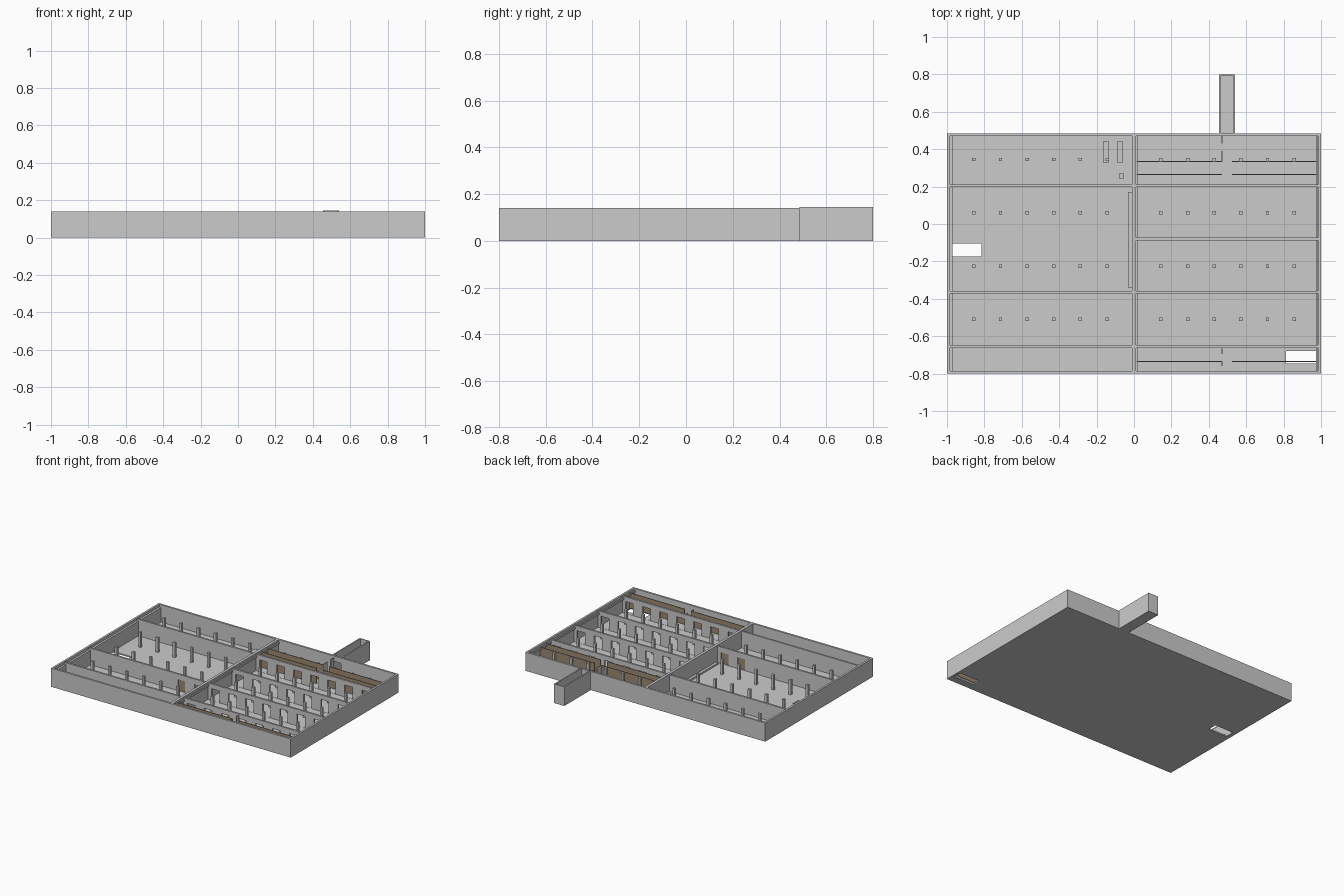
import bpy, bmesh

if "Cube" in bpy.data.objects:
    bpy.data.objects.remove(bpy.data.objects["Cube"])

FLOOR, TOP, INNER = 0.01, 0.14, 0.135


def boxes(name, items, mat=None):
    """One object made of boxes given as (x0, x1, y0, y1, z0, z1)."""
    bm = bmesh.new()
    for x0, x1, y0, y1, z0, z1 in items:
        vs = bmesh.ops.create_cube(bm, size=1)["verts"]
        for v in vs:
            v.co = ((x0 + x1) / 2 + v.co.x * (x1 - x0),
                    (y0 + y1) / 2 + v.co.y * (y1 - y0),
                    (z0 + z1) / 2 + v.co.z * (z1 - z0))
    me = bpy.data.meshes.new(name)
    bm.to_mesh(me)
    bm.free()
    ob = bpy.data.objects.new(name, me)
    bpy.context.collection.objects.link(ob)
    if mat:
        me.materials.append(mat)
    return ob


def cut(ob, items):
    cutter = boxes(ob.name + "_cutter", items)
    cutter.hide_render = True
    cutter.hide_set(True)
    cutter.display_type = 'WIRE'
    m = ob.modifiers.new("openings", 'BOOLEAN')
    m.operation = 'DIFFERENCE'
    m.solver = 'EXACT'
    m.object = cutter


wood = bpy.data.materials.new("tan_board")
wood.diffuse_color = (0.33, 0.25, 0.17, 1)
wood.use_nodes = True
wood.node_tree.nodes["Principled BSDF"].inputs["Base Color"].default_value = wood.diffuse_color

# floor slab with two drain openings
floor = boxes("floor_slab", [(-1, 1, -0.8, 0.485, 0, FLOOR)])
cut(floor, [(-0.97, -0.815, -0.175, -0.105, -0.1, 0.1),
            (0.812, 0.982, -0.745, -0.68, -0.1, 0.1)])

# perimeter walls
T = 0.015
boxes("side_walls", [(-1, -1 + T, -0.8, 0.485, FLOOR, TOP),
                     (1 - T, 1, -0.8, 0.485, FLOOR, TOP)])
boxes("front_wall", [(-1 + T, 1 - T, -0.8, -0.8 + T, FLOOR, TOP)])
back = boxes("back_wall", [(-1 + T, 1 - T, 0.485 - T, 0.485, FLOOR, TOP)])
cut(back, [(0.465, 0.53, 0.4, 0.6, FLOOR + 0.002, 0.1)])

# stepped ledges along the side and centre walls
boxes("left_ledge", [(-0.985, -0.97, -0.785, 0.47, FLOOR, 0.12)])
boxes("right_ledge", [(0.972, 0.98, -0.785, 0.47, 0.11, 0.125)])
boxes("centre_ledge", [(0.01, 0.018, -0.785, 0.47, 0.11, 0.125)])
boxes("floor_curb", [(-0.032, -0.012, -0.34, 0.17, FLOOR, 0.022)])

# centre dividing wall
boxes("centre_wall", [(-0.01, 0.01, -0.785, 0.47, FLOOR, TOP)])

# left partitions, one with two gates
H = 0.007
boxes("left_partitions", [(-0.985, -0.01, y - H, y + H, FLOOR, INNER)
                          for y in (0.205, -0.655)])
gated = boxes("gated_partition", [(-0.985, -0.01, -0.365 - H, -0.365 + H, FLOOR, INNER)])
gates = (-0.072, -0.21)
cut(gated, [(x - 0.03, x + 0.03, -0.4, -0.33, FLOOR + 0.002, 0.095) for x in gates])
boxes("gate_boards", [(x - 0.03, x + 0.03, -0.367, -0.363, FLOOR, 0.095) for x in gates], wood)

# right partitions with a row of doorways
doors = [0.072 + 0.1425 * i for i in range(7)]
for i, y in enumerate((0.205, -0.08, -0.365, -0.655)):
    wall = boxes(f"perforated_wall_{i}", [(0.01, 0.985, y - H, y + H, FLOOR, INNER)])
    cut(wall, [(x - 0.033, x + 0.033, y - 0.05, y + 0.05, FLOOR + 0.001, 0.1) for x in doors])

# columns in both halves
c = 0.009
boxes("columns", [(s * x - c, s * x + c, y - c, y + c, FLOOR, 0.122)
                  for s in (-1, 1) for y in (0.345, 0.06, -0.225, -0.51)
                  for x in [0.144 + 0.1425 * i for i in range(6)]])

# tan baffle boards with a gap at the inlet
boxes("baffle_boards", [(x0, x1, y - 0.0025, y + 0.0025, FLOOR, 0.127)
                        for y in (0.335, 0.265, -0.735)
                        for x0, x1 in ((0.012, 0.47), (0.525, 0.983))], wood)
boxes("inlet_guides", [(0.468, 0.473, y0, y1, FLOOR, 0.127)
                       for y0, y1 in ((0.43, 0.47), (0.335, 0.39), (-0.695, -0.665), (-0.76, -0.735))])

# low plinths in the back left bay
boxes("pump_plinths", [(-0.165, -0.135, 0.33, 0.44, FLOOR, 0.035),
                       (-0.09, -0.06, 0.33, 0.44, FLOOR, 0.035),
                       (-0.08, -0.053, 0.243, 0.27, FLOOR, 0.035)])

# inlet trough behind the back wall
x0, x1, w, z = 0.455, 0.54, 0.01, 0.145
boxes("inlet_trough", [(x0, x1, 0.485, 0.8, 0, FLOOR),
                       (x0, x0 + w, 0.485, 0.8, FLOOR, z),
                       (x1 - w, x1, 0.485, 0.8, FLOOR, z),
                       (x0 + w, x1 - w, 0.795, 0.8, FLOOR, z)])
